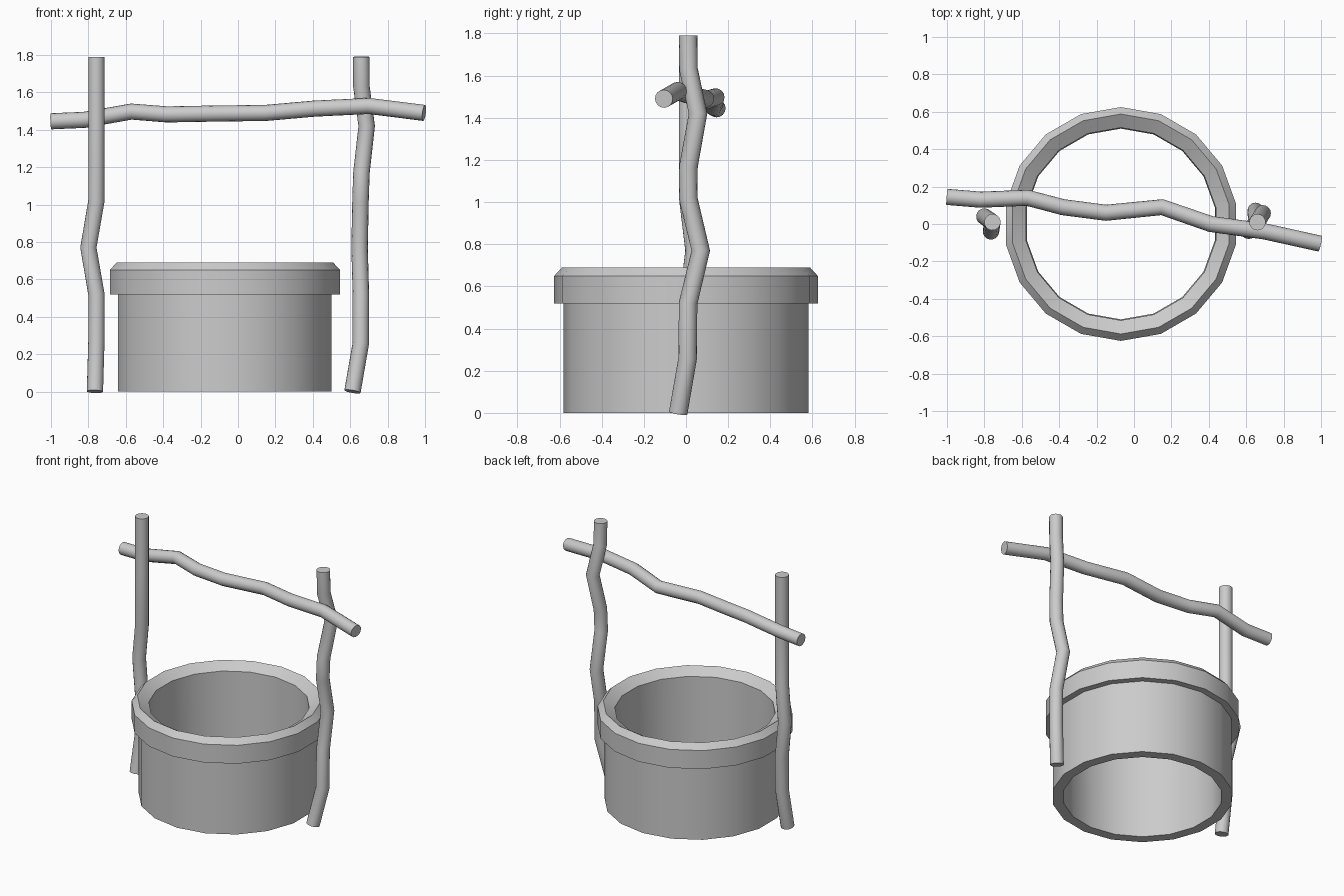
import bpy, bmesh
from math import sin, cos, pi, radians

cube = bpy.data.objects.get("Cube")
if cube:
    bpy.data.objects.remove(cube, do_unlink=True)

grey = bpy.data.materials.new("plain_grey")
grey.use_nodes = True
colour = (0.6, 0.6, 0.6, 1)
grey.diffuse_color = colour
grey.node_tree.nodes["Principled BSDF"].inputs["Base Color"].default_value = colour


def select_only(obj):
    bpy.ops.object.select_all(action='DESELECT')
    obj.select_set(True)
    bpy.context.view_layer.objects.active = obj


def lathe(name, profile, sides, centre_x):
    """Revolve a closed (radius, height) profile around a vertical axis."""
    bm = bmesh.new()
    rings = []
    for i in range(sides):
        a = pi / 2 + 2 * pi * i / sides
        rings.append([bm.verts.new((r * cos(a), r * sin(a), z)) for r, z in profile])
    n = len(profile)
    for i in range(sides):
        here, there = rings[i], rings[(i + 1) % sides]
        for j in range(n):
            k = (j + 1) % n
            bm.faces.new((here[j], there[j], there[k], here[k]))
    bmesh.ops.recalc_face_normals(bm, faces=bm.faces)
    mesh = bpy.data.meshes.new(name)
    bm.to_mesh(mesh)
    bm.free()
    obj = bpy.data.objects.new(name, mesh)
    obj.location.x = centre_x
    bpy.context.collection.objects.link(obj)
    obj.data.materials.append(grey)
    select_only(obj)
    bpy.ops.object.shade_smooth_by_angle(angle=radians(30))


def branch(name, points, radius):
    """Sweep a round section along a crooked path with capped ends."""
    curve = bpy.data.curves.new(name, 'CURVE')
    curve.dimensions = '3D'
    curve.bevel_depth = radius
    curve.bevel_resolution = 6
    curve.use_fill_caps = True
    spline = curve.splines.new('POLY')
    spline.points.add(len(points) - 1)
    for p, co in zip(spline.points, points):
        p.co = (*co, 1)
    obj = bpy.data.objects.new(name, curve)
    bpy.context.collection.objects.link(obj)
    curve.materials.append(grey)
    select_only(obj)
    bpy.ops.object.convert(target='MESH')
    bpy.ops.object.shade_smooth_by_angle(angle=radians(35))


# Round wall with an overhanging, ridged rim
lathe("well_wall", [(0.51, 0), (0.58, 0), (0.58, 0.52), (0.625, 0.52),
                    (0.625, 0.65), (0.588, 0.69), (0.515, 0.645)], 18, -0.07)

# Crooked upright posts
branch("right_post", [(-0.765, -0.04, 0), (-0.757, 0.01, 0.27), (-0.757, 0.01, 0.52),
                      (-0.80, 0.04, 0.77), (-0.757, 0.01, 1.02), (-0.757, 0.01, 1.4),
                      (-0.757, 0.01, 1.79)], 0.044)
branch("left_post", [(0.612, -0.037, 0), (0.657, 0.008, 0.26), (0.657, 0.01, 0.52),
                     (0.65, 0.07, 0.77), (0.655, 0.01, 1.02), (0.66, 0.012, 1.17),
                     (0.688, 0.057, 1.42), (0.66, 0.012, 1.63), (0.66, 0.01, 1.79)], 0.044)

# Crooked beam resting across the posts
branch("cross_beam", [(-1, 0.145, 1.445), (-0.82, 0.13, 1.453), (-0.57, 0.14, 1.497),
                      (-0.38, 0.09, 1.482), (-0.15, 0.06, 1.486), (0.15, 0.09, 1.49),
                      (0.41, 0, 1.513), (0.7, -0.04, 1.527), (0.995, -0.105, 1.49)], 0.043)
